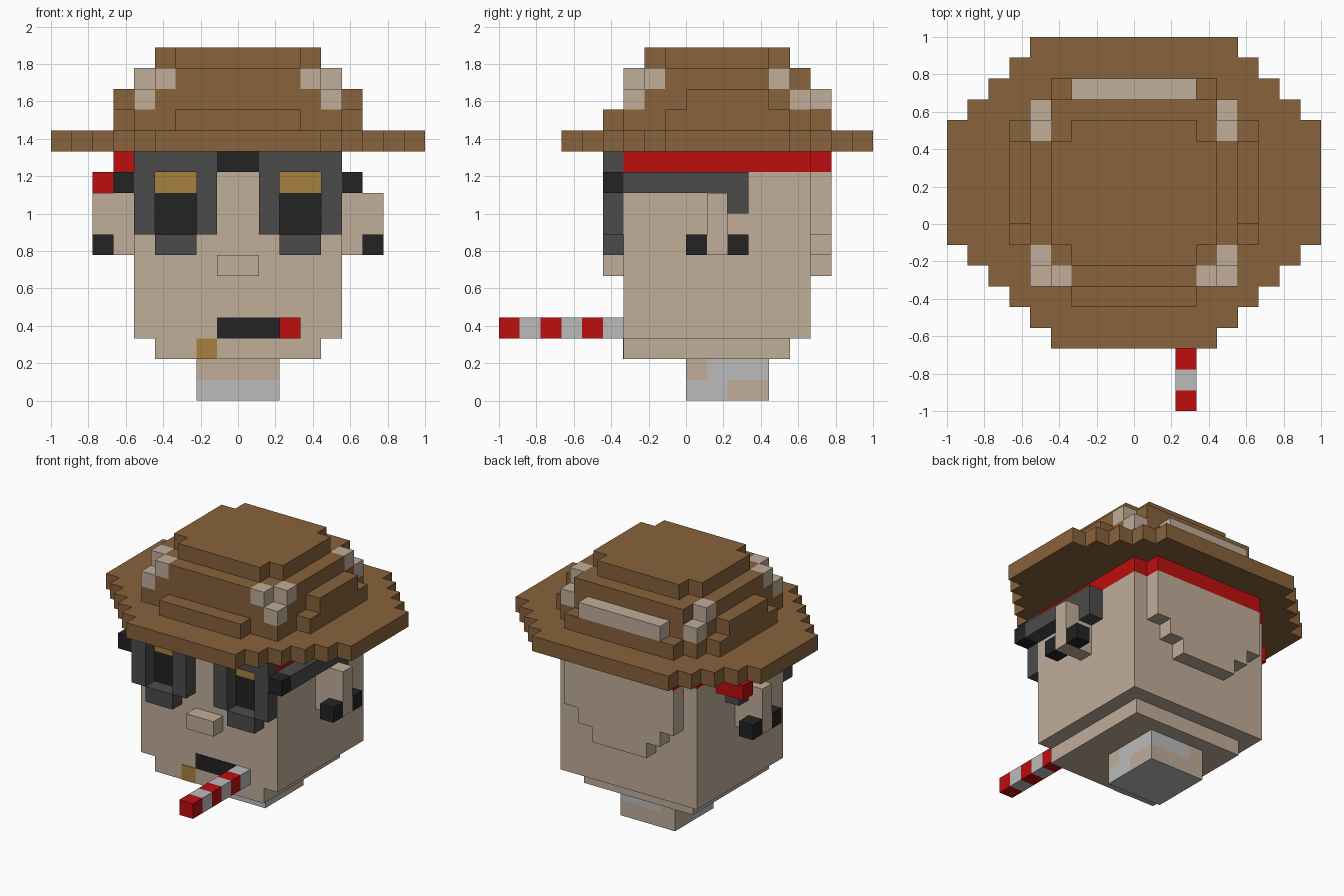
import bpy, bmesh

cube = bpy.data.objects.get("Cube")
if cube:
    bpy.data.objects.remove(cube, do_unlink=True)

U = 1 / 9  # one block


def lin(c):
    c /= 255
    return c / 12.92 if c <= 0.04045 else ((c + 0.055) / 1.055) ** 2.4


def material(name, rgb):
    m = bpy.data.materials.new(name)
    m.use_nodes = True
    col = tuple(lin(c) for c in rgb) + (1.0,)
    m.diffuse_color = col
    bsdf = m.node_tree.nodes["Principled BSDF"]
    bsdf.inputs["Base Color"].default_value = col
    bsdf.inputs["Roughness"].default_value = 0.9
    return m


brown = material("hat_brown", (136, 98, 59))
skin = material("skin", (192, 173, 154))
red = material("red", (190, 14, 14))
white = material("pale_grey", (187, 187, 187))
grey = material("frame_grey", (75, 75, 75))
black = material("black", (35, 35, 35))
gold = material("gold", (168, 129, 62))


def finish(name, bm, mats):
    bmesh.ops.recalc_face_normals(bm, faces=bm.faces)
    me = bpy.data.meshes.new(name)
    bm.to_mesh(me)
    bm.free()
    for m in mats:
        me.materials.append(m)
    ob = bpy.data.objects.new(name, me)
    bpy.context.collection.objects.link(ob)
    return ob


def add_box(bm, x0, x1, y0, y1, z0, z1, index=0):
    vs = [bm.verts.new((x * U, y * U, z * U))
          for x in (x0, x1) for y in (y0, y1) for z in (z0, z1)]
    for f in ((0, 1, 3, 2), (4, 6, 7, 5), (0, 4, 5, 1),
              (2, 3, 7, 6), (0, 2, 6, 4), (1, 5, 7, 3)):
        bm.faces.new([vs[i] for i in f]).material_index = index


def boxes(name, mat, *items, mirror=False):
    """One object from boxes (x0, x1, y0, y1, z0, z1) in block units."""
    bm = bmesh.new()
    for x0, x1, *rest in items:
        add_box(bm, x0, x1, *rest)
        if mirror:
            add_box(bm, -x1, -x0, *rest)
    return finish(name, bm, [mat])


def slab(name, mat, z0, z1, rows):
    """Stepped symmetric outline from rows (y0, y1, half width), extruded up."""
    side = []
    for y0, y1, w in rows:
        side += [(w, y0), (w, y1)]
    pts = side + [(-x, y) for x, y in reversed(side)]
    bm = bmesh.new()
    face = bm.faces.new([bm.verts.new((x * U, y * U, z0 * U)) for x, y in pts])
    ext = bmesh.ops.extrude_face_region(bm, geom=[face])["geom"]
    bmesh.ops.translate(bm, vec=(0, 0, (z1 - z0) * U),
                        verts=[v for v in ext if isinstance(v, bmesh.types.BMVert)])
    return finish(name, bm, [mat])


# Hat: brim and stepped crown
slab("hat_brim", brown, 12, 13, [
    (-6, -5, 4), (-5, -4, 5), (-4, -3, 6), (-3, -2, 7), (-2, -1, 8),
    (-1, 5, 9), (5, 6, 8), (6, 7, 7), (7, 8, 6), (8, 9, 5)])
slab("crown_base", brown, 13, 14, [(-4, -3, 3), (-3, -1, 5), (-1, 5, 6), (5, 6, 5), (6, 7, 4)])
slab("crown_lower", brown, 14, 15, [(-3, -2, 4), (-2, 0, 5), (0, 4, 6), (4, 5, 5), (5, 6, 4)])
slab("crown_upper", brown, 15, 16, [(-3, -2, 3), (-2, -1, 4), (-1, 4, 5), (4, 6, 4)])
slab("crown_top", brown, 16, 17, [(-2, -1, 3), (-1, 4, 4), (4, 5, 3)])

# Pale pieces set into the crown corners and back
boxes("hat_corner_patches", skin,
      (4, 5, -3, -2, 14, 15), (3, 4, -3, -2, 15, 16), (4, 5, -2, -1, 15, 16),
      (4, 5, 4, 5, 15, 16), (4, 5, 5, 6, 14, 15), mirror=True)
boxes("hat_back_patch", skin, (-3, 3, 6, 7, 14, 15))

# Head
boxes("head", skin, (-5, 5, -3, 6, 3, 11))
boxes("chin", skin, (-4, 4, -3, 5, 2, 3))
boxes("nose", skin, (-1, 1, -4, -3, 6, 7))
boxes("head_back", skin, (-4, 4, 6, 7, 8, 11), (-3, 3, 6, 7, 7, 8), (-2, 2, 6, 7, 6, 7))

# Headband with its knot at one side
boxes("headband", red, (-5, 5, -3, 6, 11, 12), (-4, 4, 6, 7, 11, 12))
boxes("headband_knot", red, (-6, -5, 3, 4, 11, 12), (-7, -5, 3, 4, 10, 11))

# Ears and ear studs
boxes("ears", skin, (5, 7, 1, 2, 7, 10), mirror=True)
boxes("ear_studs", black, (6, 7, 0, 1, 7, 8), (6, 7, 2, 3, 7, 8), mirror=True)

# Glasses
boxes("glasses_frame", grey,
      (1, 2, -4, -3, 8, 12), (4, 5, -4, -3, 8, 12),
      (2, 4, -4, -3, 11, 12), (2, 4, -4, -3, 7, 8), mirror=True)
boxes("glasses_arms", grey, (5, 6, -3, 3, 10, 11), (5, 6, 2, 3, 9, 10), mirror=True)
boxes("glasses_hinges", black, (5, 6, -4, -3, 10, 11), mirror=True)
boxes("glasses_bridge", black, (-1, 1, -4, -3, 11, 12))
boxes("lenses", black, (2, 4, -3.04, -3, 8, 10), mirror=True)
boxes("lens_shine", gold, (2, 4, -3.04, -3, 10, 11), mirror=True)

# Mouth, gold tooth patch and striped stick
boxes("mouth", black, (-1, 2, -3.04, -3, 3, 4))
boxes("gold_chin_patch", gold, (-2, -1, -3.04, -3, 2, 3))
bm = bmesh.new()
for i in range(6):
    add_box(bm, 2, 3, -9 + i, -8 + i, 3, 4, i % 2)
finish("striped_stick", bm, [red, white])

# Neck: pale collar pieces over skin
bm = bmesh.new()
add_box(bm, -2, 2, 0, 2, 0, 1, 1)
add_box(bm, -2, 2, 2, 4, 0, 1, 0)
add_box(bm, -2, 2, 0, 1, 1, 2, 0)
add_box(bm, -2, -1, 1, 4, 1, 2, 0)
add_box(bm, -1, 2, 1, 4, 1, 2, 1)
for f in bm.faces:
    if all(v.co.z < 0.001 for v in f.verts):
        f.material_index = 1
finish("neck", bm, [skin, white])
